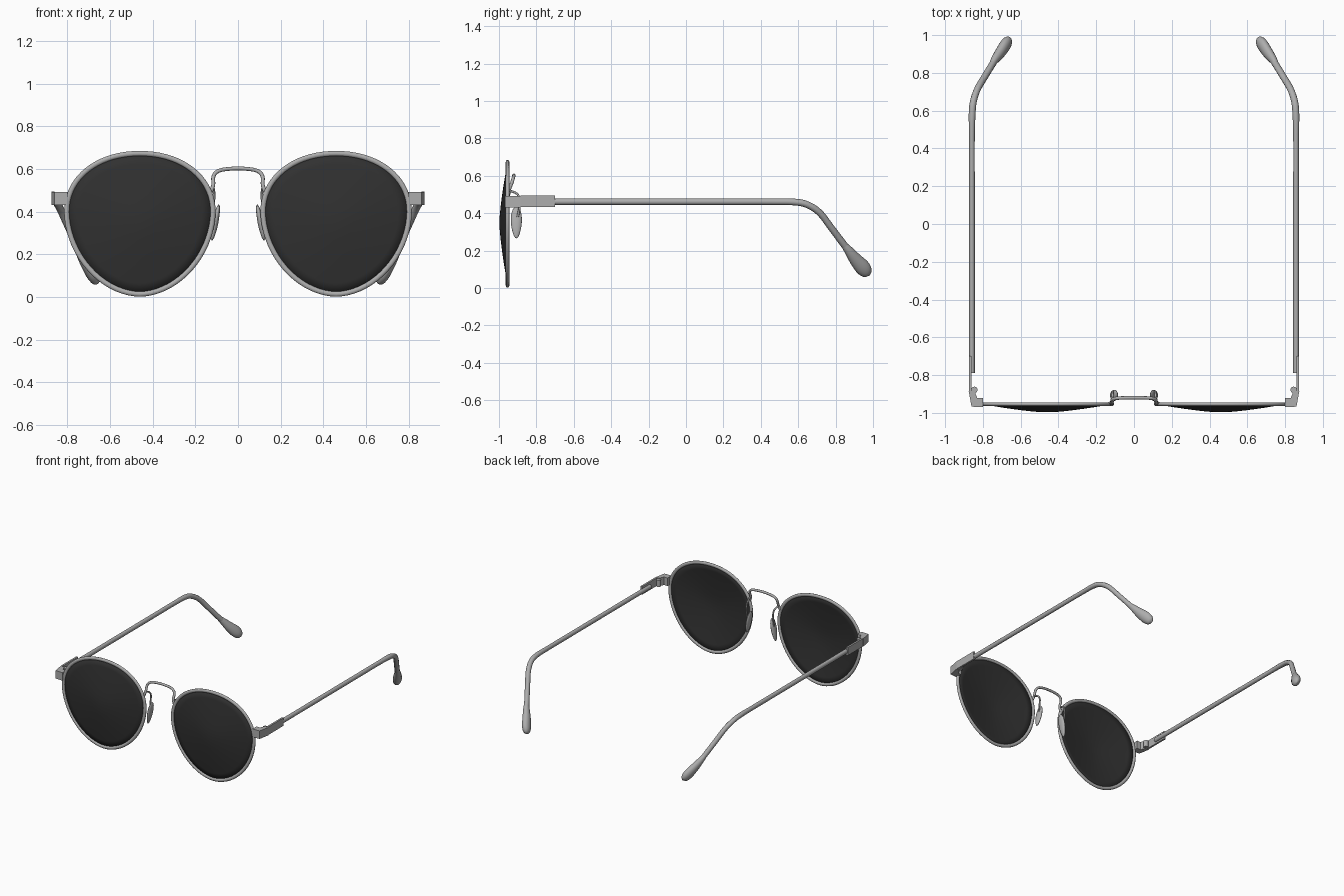
import bpy, bmesh, math
from mathutils import Vector, Matrix

cube = bpy.data.objects.get("Cube")
if cube:
    bpy.data.objects.remove(cube, do_unlink=True)


def material(name, v):
    m = bpy.data.materials.new(name)
    m.use_nodes = True
    m.diffuse_color = (v, v, v, 1)
    m.node_tree.nodes["Principled BSDF"].inputs["Base Color"].default_value = (v, v, v, 1)
    return m


METAL = material("grey metal", 0.42)
TINT = material("dark lens tint", 0.03)


def finish(name, bm, mat, smooth=True, mirror=True):
    bmesh.ops.recalc_face_normals(bm, faces=bm.faces)
    me = bpy.data.meshes.new(name)
    bm.to_mesh(me)
    bm.free()
    me.materials.append(mat)
    ob = bpy.data.objects.new(name, me)
    bpy.context.collection.objects.link(ob)
    if smooth:
        bpy.ops.object.select_all(action='DESELECT')
        ob.select_set(True)
        bpy.context.view_layer.objects.active = ob
        bpy.ops.object.shade_smooth_by_angle(angle=math.radians(50))
    if mirror:
        ob.modifiers.new("Mirror", 'MIRROR').use_mirror_merge = False
    return ob


def spline(keys, steps=6):
    """Catmull-Rom through tuples of (x, y, z, radius_a, radius_b)."""
    k = [Vector(p) for p in keys]
    k = [2 * k[0] - k[1]] + k + [2 * k[-1] - k[-2]]
    out = []
    for a, b, c, d in zip(k, k[1:], k[2:], k[3:]):
        for i in range(steps):
            t = i / steps
            out.append(b + (c - a) * (t / 2) + (2 * a - 5 * b + 4 * c - d) * (t * t / 2)
                       + (3 * b - a - 3 * c + d) * (t ** 3 / 2))
    return out + [k[-2]]


def sweep(name, path, ref, sides=12, closed=False, mirror=True):
    """Sweep an ellipse along the path; radius_a lies along ref."""
    bm = bmesh.new()
    n, rings = len(path), []
    for i, p in enumerate(path):
        prev = path[i - 1] if closed or i else p
        nxt = path[(i + 1) % n] if closed or i < n - 1 else p
        t = (Vector(nxt[:3]) - Vector(prev[:3])).normalized()
        a = Vector(ref)
        a = (a - t * a.dot(t)).normalized()
        b = t.cross(a)
        rings.append([bm.verts.new(Vector(p[:3]) + a * p[3] * math.cos(w) + b * p[4] * math.sin(w))
                      for w in (math.tau * j / sides for j in range(sides))])
    for i in range(n if closed else n - 1):
        r, s = rings[i], rings[(i + 1) % n]
        for j in range(sides):
            q = (j + 1) % sides
            bm.faces.new((r[j], r[q], s[q], s[j]))
    if not closed:
        bm.faces.new(rings[0])
        bm.faces.new(rings[-1])
    return finish(name, bm, METAL, mirror=mirror)


def prism(name, outline, z0, z1):
    bm = bmesh.new()
    f = bm.faces.new([bm.verts.new((x, y, z0)) for x, y in outline])
    top = bmesh.ops.extrude_face_region(bm, geom=[f])["geom"]
    bmesh.ops.translate(bm, vec=(0, 0, z1 - z0),
                        verts=[v for v in top if isinstance(v, bmesh.types.BMVert)])
    return finish(name, bm, METAL, smooth=False)


# Egg-shaped lens outline, fuller above and narrower below
CX, CZ, SEG = 0.46, 0.40, 72


def outline(i):
    w = math.tau * i / SEG
    c, s = math.cos(w), math.sin(w)
    e, h = (2.1, 0.273) if s > 0 else (1.88, 0.386)
    return (0.343 * math.copysign(abs(c) ** (2 / e), c), h * math.copysign(abs(s) ** (2 / e), s))


# Rims
sweep("lens_rims", [(CX + x, -0.954, CZ + z, 0.01, 0.0125) for x, z in map(outline, range(SEG))],
      (0, 1, 0), sides=10, closed=True)

# Domed lenses
bm = bmesh.new()
rings = []
for r in (1, 0.85, 0.7, 0.55, 0.4, 0.25, 0.1):
    y = -0.954 - 0.044 * (1 - r ** 1.4)
    rings.append([bm.verts.new((CX + x * r, y, CZ - 0.05 * (1 - r) + z * r))
                  for x, z in map(outline, range(SEG))])
for a, b in zip(rings, rings[1:]):
    for j in range(SEG):
        q = (j + 1) % SEG
        bm.faces.new((a[j], a[q], b[q], b[j]))
bm.faces.new(rings[-1])
lens = finish("lenses", bm, TINT)
shell = lens.modifiers.new("Thickness", 'SOLIDIFY')
shell.thickness = 0.003

# Bridge wire
half = [(0.128, -0.95, 0.49), (0.116, -0.945, 0.525), (0.116, -0.932, 0.56),
        (0.104, -0.925, 0.583), (0.072, -0.921, 0.597)]
wire = half + [(0, -0.92, 0.603)] + [(-x, y, z) for x, y, z in reversed(half)]
sweep("bridge", spline([p + (0.009, 0.009) for p in wire]), (0, 1, 0), mirror=False)

# Nose pad arms and pads
arm = [(0.122, -0.95, 0.52), (0.117, -0.925, 0.515), (0.113, -0.9, 0.50),
       (0.112, -0.888, 0.47), (0.114, -0.89, 0.43), (0.112, -0.9, 0.38)]
sweep("nose_pad_arms", spline([p + (0.006, 0.006) for p in arm]), (1, 0, 0), sides=8)
bm = bmesh.new()
bmesh.ops.create_uvsphere(bm, u_segments=20, v_segments=14, radius=1)
for v in bm.verts:
    v.co.y *= 1 + 0.2 * v.co.z
bmesh.ops.transform(bm, verts=bm.verts, matrix=Matrix.Translation((0.106, -0.907, 0.35))
                    @ Matrix.Rotation(math.radians(-11), 4, 'Y')
                    @ Matrix.Diagonal((0.014, 0.029, 0.086, 1)))
finish("nose_pads", bm, METAL)

# End pieces, hinge barrels and hinge plates
prism("end_pieces", [(0.80, -0.97), (0.86, -0.967), (0.875, -0.885), (0.845, -0.885),
                     (0.83, -0.92), (0.80, -0.92)], 0.432, 0.493)
bm = bmesh.new()
bmesh.ops.create_cone(bm, cap_ends=True, segments=16, radius1=0.017, radius2=0.017, depth=0.05,
                      matrix=Matrix.Translation((0.845, -0.878, 0.462)))
finish("hinge_barrels", bm, METAL)
prism("hinge_plates", [(0.86, -0.885), (0.874, -0.885), (0.874, -0.70), (0.86, -0.70)], 0.434, 0.495)

# Temple arms, bending down and inward behind the ear
temple = [(0.858, y, 0.462, 0.015, 0.017) for y in (-0.79, -0.3, 0.2, 0.45)]
temple += [(0.857, 0.58, 0.46, 0.018, 0.018), (0.85, 0.65, 0.445, 0.018, 0.018),
           (0.828, 0.715, 0.402, 0.018, 0.018), (0.79, 0.78, 0.318, 0.018, 0.018),
           (0.738, 0.865, 0.205, 0.018, 0.019)]
sweep("temple_arms", spline(temple), (1, 0, 0))

# Paddle-shaped ear tips
tip = [(0.755, 0.84, 0.237, 0.014, 0.016), (0.734, 0.873, 0.197, 0.022, 0.025),
       (0.71, 0.905, 0.155, 0.027, 0.034), (0.686, 0.94, 0.115, 0.029, 0.041),
       (0.671, 0.962, 0.09, 0.026, 0.036), (0.663, 0.976, 0.077, 0.017, 0.024),
       (0.66, 0.983, 0.07, 0.003, 0.004)]
sweep("ear_tips", spline(tip, 4), (1, 0, 0), sides=16)
